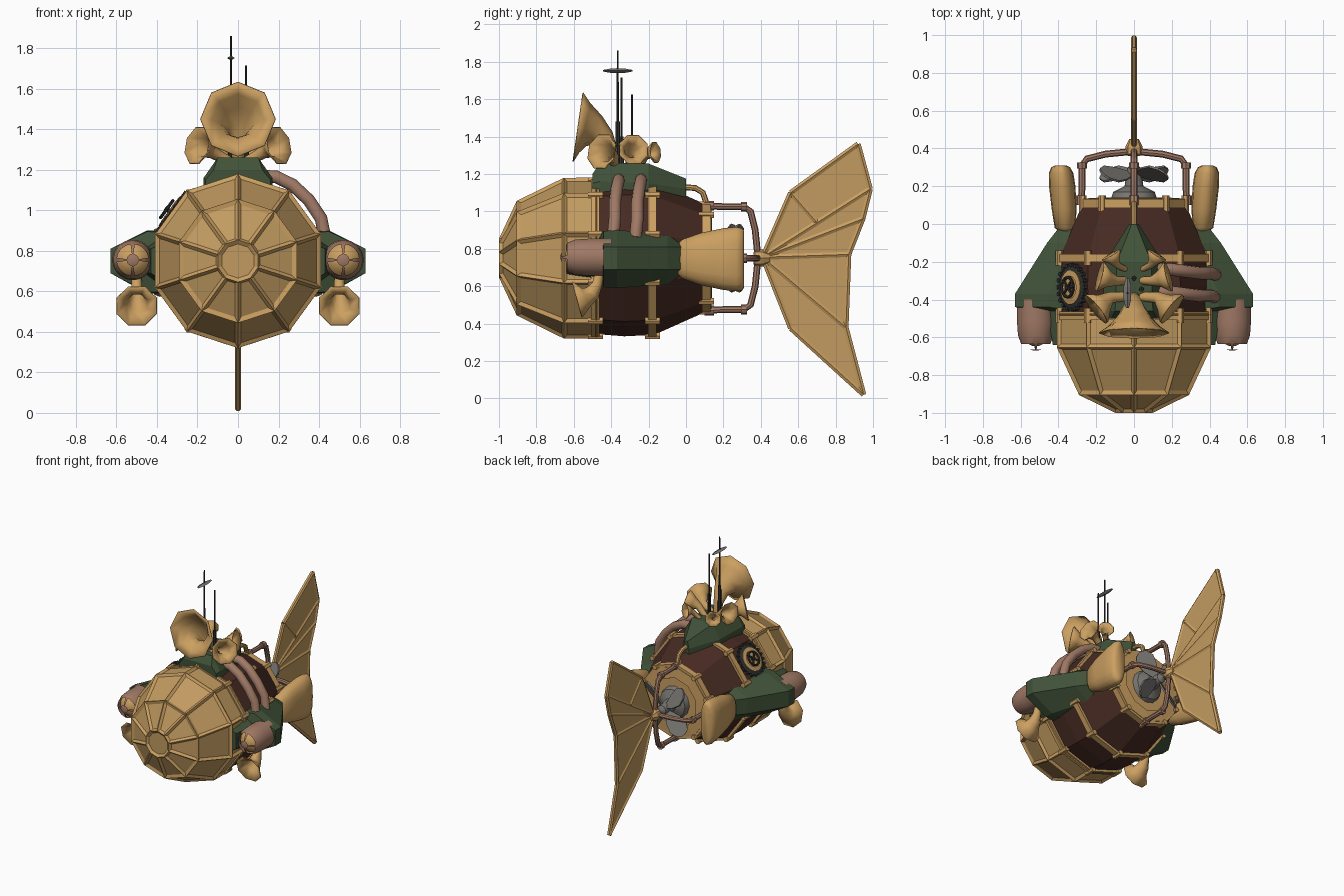
import bpy, bmesh, math
from mathutils import Vector as V

if "Cube" in bpy.data.objects:
    bpy.data.objects.remove(bpy.data.objects["Cube"])

def material(name, rgb):
    m = bpy.data.materials.new(name)
    m.diffuse_color = (*rgb, 1)
    m.use_nodes = True
    m.node_tree.nodes["Principled BSDF"].inputs["Base Color"].default_value = m.diffuse_color
    return m

GOLD = material("brass", (0.60, 0.35, 0.12))
PANE = material("brass_pane", (0.54, 0.33, 0.12))
TRIM = material("dark_brass_trim", (0.45, 0.25, 0.075))
BROWN = material("dark_wood", (0.062, 0.023, 0.016))
GREEN = material("green_plate", (0.052, 0.084, 0.040))
PIPE = material("copper_pipe", (0.35, 0.19, 0.13))
GREY = material("grey_metal", (0.19, 0.185, 0.17))
DARK = material("dark_metal", (0.03, 0.033, 0.03))

X, Y, Z = V((1, 0, 0)), V((0, 1, 0)), V((0, 0, 1))
ZC = 0.75                      # height of the hull axis

def finish(name, bm, mat, smooth=None, solid=0):
    bmesh.ops.remove_doubles(bm, verts=bm.verts, dist=1e-5)
    bmesh.ops.recalc_face_normals(bm, faces=bm.faces)
    me = bpy.data.meshes.new(name)
    bm.to_mesh(me)
    bm.free()
    me.materials.append(mat)
    ob = bpy.data.objects.new(name, me)
    bpy.context.collection.objects.link(ob)
    if solid:
        ob.modifiers.new("thickness", 'SOLIDIFY').thickness = solid
    if smooth:
        bpy.ops.object.select_all(action='DESELECT')
        ob.select_set(True)
        bpy.context.view_layer.objects.active = ob
        bpy.ops.object.shade_smooth_by_angle(angle=math.radians(smooth))
    return ob

def loft(bm, rings, caps=(True, True), skip=None):
    vs = [[bm.verts.new(p) for p in r] for r in rings]
    n = len(vs[0])
    for j in range(len(vs) - 1):
        for i in range(n):
            if skip and skip(j, i):
                continue
            k = (i + 1) % n
            bm.faces.new((vs[j][i], vs[j][k], vs[j + 1][k], vs[j + 1][i]))
    if caps[0]:
        bm.faces.new(vs[0])
    if caps[1]:
        bm.faces.new(vs[-1])

def ring(c, axis, ref, r, n, phase=0):
    u = (ref - axis * ref.dot(axis)).normalized()
    w = axis.cross(u)
    return [c + r * (math.cos(a) * u + math.sin(a) * w)
            for a in ((i + phase) * math.tau / n for i in range(n))]

def lathe(bm, prof, c, axis=Y, ref=Z, n=10, phase=0, caps=(True, True), skip=None):
    loft(bm, [ring(V(c) + axis * h, axis, ref, max(r, 1e-4), n, phase) for h, r in prof], caps, skip)

def tube(bm, pts, radii, ref=X, n=8, phase=0, caps=(True, True)):
    pts = [V(p) for p in pts]
    if not isinstance(radii, (list, tuple)):
        radii = [radii] * len(pts)
    rings = []
    for i, p in enumerate(pts):
        t = (pts[min(i + 1, len(pts) - 1)] - pts[max(i - 1, 0)]).normalized()
        rings.append(ring(p, t, ref, radii[i], n, phase))
    loft(bm, rings, caps)

def lathe_part(name, prof, c, mat, smooth=None, **kw):
    bm = bmesh.new()
    lathe(bm, prof, c, **kw)
    return finish(name, bm, mat, smooth)

def tube_part(name, pts, radii, mat, smooth=40, **kw):
    bm = bmesh.new()
    tube(bm, pts, radii, **kw)
    return finish(name, bm, mat, smooth)

def horn(name, pts, radii, ref=X, phase=0):
    bm = bmesh.new()
    tube(bm, pts, radii, ref, 8, phase, (True, False))
    finish(name, bm, GOLD, 50, 0.006)

HULL = (0, 0, ZC)
# nose dome: ten-sided panes with a raised frame
dome_prof = [(-0.985, 0.10), (-0.895, 0.295), (-0.65, 0.415), (-0.48, 0.415)]
lathe_part("nose_panes", dome_prof, HULL, PANE, caps=(True, False))
frame = lathe_part("nose_frame", dome_prof, HULL, GOLD, caps=(True, False))
w = frame.modifiers.new("frame", 'WIREFRAME')
w.thickness = 0.03
w.use_boundary = True

# barrel hull, hoops and corner clamps
lathe_part("barrel", [(-0.49, 0.405), (-0.33, 0.418), (-0.17, 0.41), (0.11, 0.285)], HULL, BROWN)
for name, y, r in (("front", -0.485, 0.415), ("middle", -0.18, 0.415), ("rear", 0.11, 0.285)):
    bm = bmesh.new()
    lathe(bm, [(y - 0.022, r - 0.05), (y - 0.022, r + 0.01), (y + 0.022, r + 0.01), (y + 0.022, r - 0.05)], HULL)
    for p in ring(V((0, y, ZC)), Y, Z, r, 10):
        tube(bm, [p - Y * 0.04, p + Y * 0.04], 0.02, n=6)
    finish(name + "_hoop", bm, GOLD)

# stern plate, propeller hub and blades
lathe_part("stern_ring", [(0.09, 0.28), (0.135, 0.275), (0.14, 0.19), (0.115, 0.18), (0.115, 0)], HULL, GOLD)
lathe_part("propeller_hub", [(0.11, 0.13), (0.17, 0.11), (0.2, 0.05), (0.3, 0.035), (0.32, 0)], HULL, GREY, 40, n=12)
bm = bmesh.new()
for k in range(4):
    a = math.radians(45 + 90 * k)
    d, t = V((math.cos(a), 0, math.sin(a))), V((-math.sin(a), 0, math.cos(a)))
    across = (t + 0.7 * Y).normalized()
    nrm = d.cross(across) * 0.006
    c = V((0, 0.265, ZC))
    rings = []
    for r, hw in ((0.03, 0.02), (0.1, 0.055), (0.17, 0.07), (0.22, 0.045), (0.235, 0.015)):
        p = c + d * r
        rings.append([p + across * hw + nrm, p - across * hw + nrm, p - across * hw - nrm, p + across * hw - nrm])
    loft(bm, rings)
finish("propeller_blades", bm, GREY)

# propeller cage with joints
bm = bmesh.new()
for d, ref in ((X, Z), (-X, Z), (Z, X), (-Z, X)):
    path = [V((0, y, ZC)) + d * r for y, r in
            ((0.1, 0.28), (0.2, 0.275), (0.31, 0.275), (0.345, 0.25), (0.37, 0.15), (0.385, 0))]
    tube(bm, path, 0.018, ref)
    for a, b in ((path[0], path[0] + Y * 0.05), (path[2] - Y * 0.015, path[2] + Y * 0.015)):
        tube(bm, [a, b], 0.026, ref)
finish("propeller_cage", bm, PIPE, 40)
lathe_part("tail_hub", [(0.36, 0.03), (0.37, 0.045), (0.41, 0.045), (0.45, 0.025)], HULL, GOLD, n=8)

# tail fin: pane plate with ribs
root = (0.41, 0.755)
outline = [root, (0.56, 1.1), (0.92, 1.36), (0.985, 1.12), (0.945, 0.96), (0.87, 0.77),
           (0.855, 0.38), (0.95, 0.02), (0.56, 0.375)]
bm = bmesh.new()
loft(bm, [[(x, y, z) for y, z in outline] for x in (-0.008, 0.008)])
finish("tail_panes", bm, PANE)
bm = bmesh.new()
ribs = [(outline[i], outline[(i + 1) % 9]) for i in range(9)]
ribs += [(root, outline[i]) for i in (3, 4, 5, 6)] + [((0.56, 1.1), (0.70, 0.94))]
for a, b in ribs:
    tube(bm, [(0, *a), (0, *b)], 0.016, n=6)
finish("tail_ribs", bm, GOLD)

for s, side in ((1, "right"), (-1, "left")):
    # green side pod
    bm = bmesh.new()
    rings = []
    for y, xo, zt, zb in ((-0.64, 0.43, 0.85, 0.63), (-0.46, 0.46, 0.89, 0.6), (-0.44, 0.63, 0.895, 0.595),
                          (-0.37, 0.63, 0.9, 0.59), (-0.1, 0.46, 0.88, 0.61), (-0.01, 0.39, 0.81, 0.67)):
        xi = max(0.34, xo - 0.18)
        rings.append([(s * x, y, z) for x, z in
                      ((0.28, zt), (xi, zt), (xo, 0.81), (xo, 0.69), (xi, zb), (0.28, zb))])
    loft(bm, rings)
    finish(side + "_pod", bm, GREEN)
    # copper capsule with four open windows and a brass core
    cx = (s * 0.52, 0, 0.755)
    lathe_part(side + "_capsule",
               [(-0.67, 0.012), (-0.665, 0.03), (-0.635, 0.078), (-0.59, 0.095), (-0.52, 0.1), (-0.4, 0.1)],
               cx, PIPE, 40, n=24, phase=0.5, skip=lambda j, i: j == 1 and i % 6 != 5)
    lathe_part(side + "_capsule_core", [(-0.645, 0.02), (-0.625, 0.06), (-0.6, 0.08)], cx, GOLD, 40, n=16)
    # small horn under the pod
    hx = s * 0.5
    horn(side + "_lower_horn", [(hx, -0.46, 0.68), (hx, -0.475, 0.61), (hx, -0.50, 0.565), (hx, -0.535, 0.54), (hx, -0.58, 0.528)],
         [0.025, 0.03, 0.045, 0.06, 0.108], phase=0.5)
    # flattened brass side fin behind the pod
    bm = bmesh.new()
    rings = []
    for y, x, hw, hh in ((-0.045, 0.36, 0.03, 0.08), (-0.02, 0.365, 0.055, 0.105), (0.08, 0.37, 0.066, 0.14),
                         (0.2, 0.38, 0.07, 0.165), (0.27, 0.386, 0.065, 0.172), (0.3, 0.388, 0.05, 0.165), (0.31, 0.388, 0.03, 0.15)):
        rings.append([(s * x + hw * math.cos(a), y, 0.745 + hh * math.copysign(abs(math.sin(a)) ** 0.7, math.sin(a)))
                      for a in (i * math.tau / 16 for i in range(16))])
    loft(bm, rings)
    finish(side + "_fin", bm, GOLD, 50)
    # horns around the saddle
    for nm, m, d, r in (("front", (0.2, -0.45, 1.32), (0.75, -0.6, 0.2), 0.1),
                        ("side", (0.18, -0.28, 1.33), (0.95, 0.25, 0.15), 0.085),
                        ("back", (0.12, -0.165, 1.315), (0.5, 0.85, 0.1), 0.06)):
        m, d = V((s * m[0], m[1], m[2])), V((s * d[0], d[1], d[2])).normalized()
        k = r / 0.1
        horn(f"{side}_{nm}_horn", [V((s * 0.04, m.y * 0.5 - 0.16, 1.24)), m - d * 0.1 * k - Z * 0.015, m - d * 0.05 * k, m],
             [0.025 * k, 0.032 * k, 0.055 * k, r], ref=Z, phase=0.5)

# green saddle and the big front horn
bm = bmesh.new()
loft(bm, [[(-hb, y, 1.07), (-hb, y, zm), (-ht, y, zt), (ht, y, zt), (hb, y, zm), (hb, y, 1.07)]
          for y, hb, ht, zm, zt in ((-0.5, 0.16, 0.12, 1.15, 1.2), (-0.46, 0.17, 0.10, 1.16, 1.26),
                                    (-0.2, 0.15, 0.09, 1.15, 1.255), (0.0, 0.025, 0.012, 1.12, 1.175))])
finish("saddle", bm, GREEN)
horn("big_horn", [(0, -0.39, 1.24), (0, -0.4, 1.32), (0, -0.435, 1.39), (0, -0.49, 1.43), (0, -0.54, 1.445), (0, -0.575, 1.45)],
     [0.03, 0.035, 0.055, 0.09, 0.135, 0.187])
tube_part("saddle_rear_pipe", [(0, -0.03, 1.13), (0, 0.05, 1.125), (0, 0.09, 1.1), (0, 0.11, 1.04)], 0.016, GOLD)

# antennas with thick bases, and a flat vane on the tallest
for nm, x, y, zb, zt in (("tall", -0.035, -0.365, 1.48, 1.86), ("middle", 0.04, -0.345, 1.4, 1.715), ("short", 0.0, -0.288, 1.33, 1.625)):
    lathe_part(nm + "_antenna", [(1.24, 0.014), (zb, 0.012), (zb, 0.006), (zt, 0.005)], (x, y, 0), DARK, axis=Z, ref=X, n=8)
bm = bmesh.new()
loft(bm, [[(-0.035 + hw * c, y, 1.752 + hh * q) for c, q in ((1, 0), (0, 1), (-1, 0), (0, -1))]
          for y, hw, hh in ((-0.445, 0.008, 0.004), (-0.40, 0.02, 0.012), (-0.33, 0.02, 0.012), (-0.285, 0.008, 0.004))])
finish("antenna_vane", bm, GREY)

# copper pipes over the right shoulder
for i, y in enumerate((-0.38, -0.26)):
    tube_part(f"shoulder_pipe_{i + 1}", [(0.1, y + 0.02, 1.17), (0.19, y + 0.02, 1.165), (0.27, y + 0.01, 1.125),
              (0.35, y, 1.05), (0.41, y, 0.96), (0.43, y - 0.01, 0.86)], 0.033, PIPE, ref=Y, n=10)

# round hatch with a hand wheel on the left shoulder
n = V((-math.cos(math.radians(36)), 0, math.sin(math.radians(36))))
c = V((0, -0.335, ZC)) + n * 0.385
bm = bmesh.new()
lathe(bm, [(-0.01, 0.115), (0.025, 0.115), (0.03, 0.09), (0.0, 0.088)], c, n, Y, 20)
for p in ring(c + n * 0.018, n, Y, 0.117, 20):
    tube(bm, [p - n * 0.014, p + n * 0.014], 0.011, Y, 6)
finish("hatch_rim", bm, DARK)
lathe_part("hatch_plate", [(0, 0.092), (0.034, 0.09), (0.038, 0.06), (0.03, 0.055)], c, GOLD, axis=n, ref=Y, n=20)
bm = bmesh.new()
circle = ring(c + n * 0.05, n, Y, 0.052, 16)
for i in range(16):
    tube(bm, [circle[i], circle[(i + 1) % 16]], 0.008, n, 6)
for i in range(2, 16, 4):
    tube(bm, [c + n * 0.05, circle[i]], 0.007, n, 6)
lathe(bm, [(0.02, 0.012), (0.06, 0.012)], c, n, Y, 8)
finish("hatch_wheel", bm, DARK)
